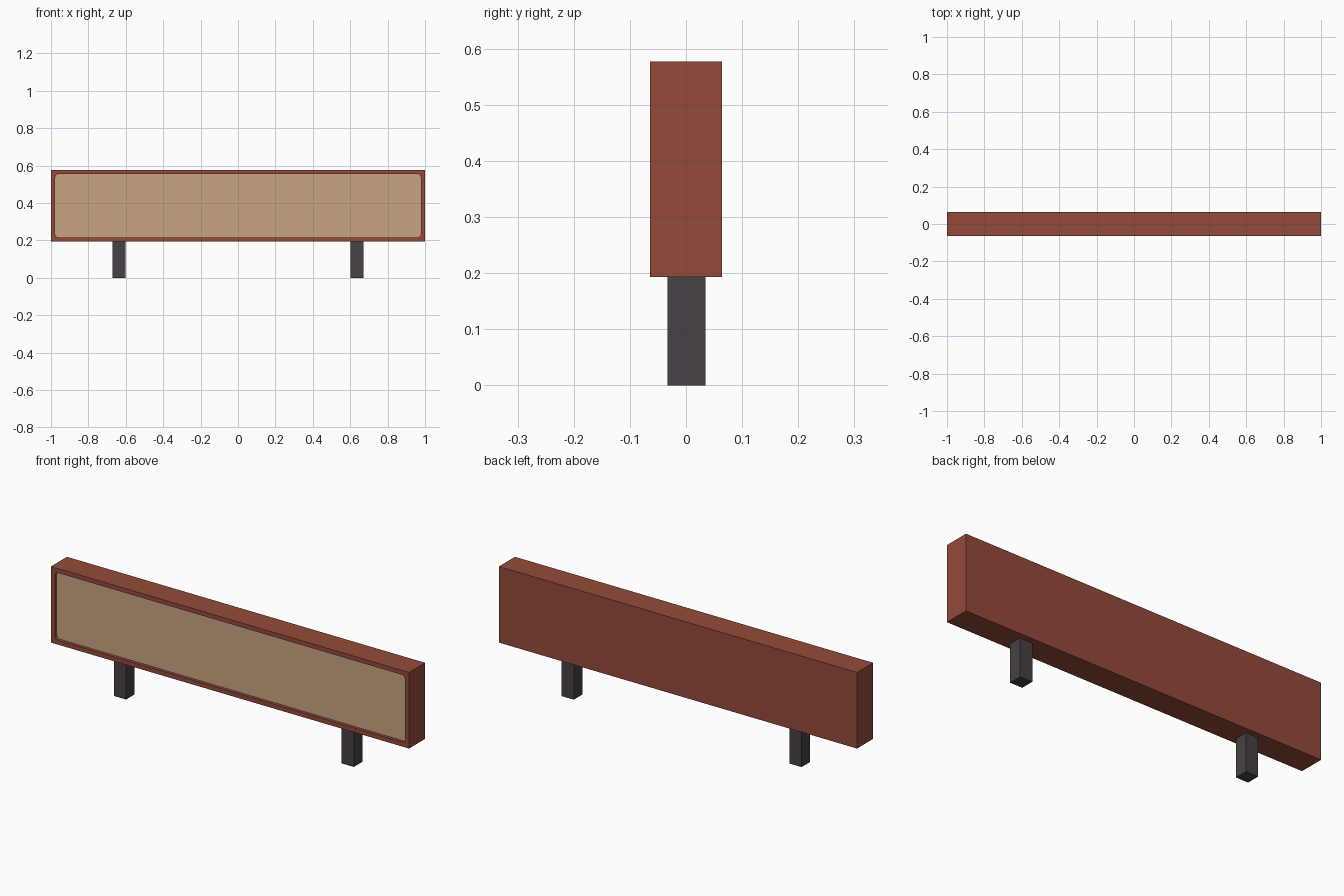
import bpy, bmesh, math

if "Cube" in bpy.data.objects:
    bpy.data.objects.remove(bpy.data.objects["Cube"])


def material(name, rgb):
    m = bpy.data.materials.new(name)
    m.diffuse_color = (*rgb, 1)
    m.use_nodes = True
    m.node_tree.nodes["Principled BSDF"].inputs["Base Color"].default_value = m.diffuse_color
    return m


RED = material("red brown", (0.296, 0.068, 0.043))
TAN = material("tan", (0.578, 0.376, 0.223))
DARK = material("dark grey", (0.063, 0.053, 0.058))


def add_object(name, bm, *mats):
    bmesh.ops.recalc_face_normals(bm, faces=bm.faces)
    mesh = bpy.data.meshes.new(name)
    bm.to_mesh(mesh)
    bm.free()
    for m in mats:
        mesh.materials.append(m)
    obj = bpy.data.objects.new(name, mesh)
    bpy.context.collection.objects.link(obj)
    return obj


# Board: a box whose front has a shallow recess with rounded corners
HX, HY, Z0, Z1 = 1.0, 0.064, 0.193, 0.577
RIM, RADIUS, DEPTH, STEPS = 0.022, 0.02, 0.015, 4
zc, hz = (Z0 + Z1) / 2, (Z1 - Z0) / 2
corners = [(1, 1), (-1, 1), (-1, -1), (1, -1)]

bm = bmesh.new()
front = [bm.verts.new((sx * HX, -HY, zc + sz * hz)) for sx, sz in corners]
back = [bm.verts.new((sx * HX, HY, zc + sz * hz)) for sx, sz in corners]
bm.faces.new(back)


def opening(y):
    arcs = []
    for i, (sx, sz) in enumerate(corners):
        cx, cz = sx * (HX - RIM - RADIUS), zc + sz * (hz - RIM - RADIUS)
        angles = [math.pi / 2 * (i + k / STEPS) for k in range(STEPS + 1)]
        arcs.append([bm.verts.new((cx + RADIUS * math.cos(a), y,
                                   cz + RADIUS * math.sin(a))) for a in angles])
    return arcs


lip, floor = opening(-HY), opening(-HY + DEPTH)
for i in range(4):
    j = (i + 1) % 4
    bm.faces.new((front[i], front[j], back[j], back[i]))
    bm.faces.new((front[i], front[j], lip[j][0], lip[i][-1]))
    for a, b in zip(lip[i], lip[i][1:]):
        bm.faces.new((front[i], b, a))
lip_loop, floor_loop = sum(lip, []), sum(floor, [])
n = len(lip_loop)
for i in range(n):
    j = (i + 1) % n
    bm.faces.new((lip_loop[i], lip_loop[j], floor_loop[j], floor_loop[i]))
# Tan panel at the bottom of the recess
bm.faces.new(floor_loop).material_index = 1
add_object("board", bm, RED, TAN)

# Two square posts
for side, sx in (("left", -1), ("right", 1)):
    bm = bmesh.new()
    bmesh.ops.create_cube(bm, size=1)
    bmesh.ops.scale(bm, vec=(0.068, 0.068, Z0), verts=bm.verts)
    bmesh.ops.translate(bm, vec=(sx * 0.636, 0.001, Z0 / 2), verts=bm.verts)
    add_object(side + "_leg", bm, DARK)
